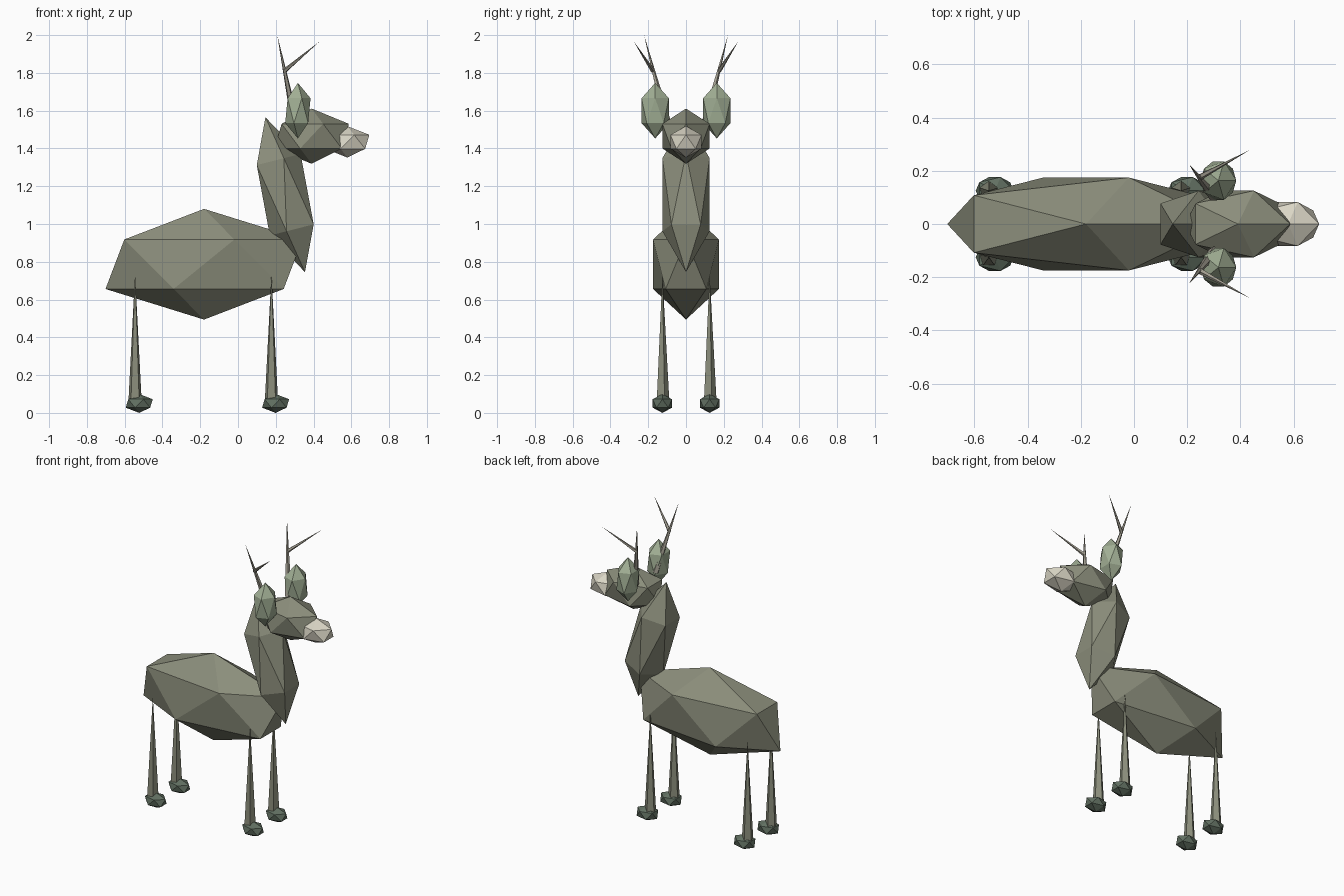
import bpy
from mathutils import Vector

if "Cube" in bpy.data.objects:
    bpy.data.objects.remove(bpy.data.objects["Cube"])


def material(name, rgb):
    m = bpy.data.materials.new(name)
    m.diffuse_color = (*rgb, 1)
    m.use_nodes = True
    m.node_tree.nodes["Principled BSDF"].inputs["Base Color"].default_value = m.diffuse_color
    return m


FUR = material("fur", (0.26, 0.27, 0.20))
EAR = material("ear", (0.36, 0.43, 0.30))
HOOF = material("hoof", (0.12, 0.16, 0.12))
PALE = material("muzzle", (0.70, 0.67, 0.56))
HORN = material("horn", (0.36, 0.34, 0.28))


def blob(name, loc, radii, mat, tilt=0.0):
    """Faceted 20-sided ball, stretched and pitched about y."""
    bpy.ops.mesh.primitive_ico_sphere_add(subdivisions=1, radius=1, location=loc,
                                          rotation=(0, tilt, 0))
    ob = bpy.context.object
    ob.name = name
    ob.scale = radii
    ob.data.materials.append(mat)
    return ob


def spike(name, base, tip, radius, mat, sides=5):
    """Pointed cone running from base to tip."""
    a, b = Vector(base), Vector(tip)
    d = b - a
    bpy.ops.mesh.primitive_cone_add(vertices=sides, radius1=radius, radius2=0,
                                    depth=d.length, location=(a + b) / 2)
    ob = bpy.context.object
    ob.name = name
    ob.rotation_euler = Vector((0, 0, 1)).rotation_difference(d).to_euler()
    ob.data.materials.append(mat)
    return ob


# Torso, neck and head
blob("body", (-0.18, 0, 0.787), (0.583, 0.205, 0.293), FUR)
blob("neck", (0.25, 0, 1.155), (0.148, 0.147, 0.423), FUR, tilt=-0.25)
blob("head", (0.39, 0, 1.465), (0.22, 0.147, 0.146), FUR)
blob("muzzle", (0.579, 0, 1.435), (0.13, 0.097, 0.083), PALE)

for side, s in (("right", -1), ("left", 1)):
    # Ears and forked antlers
    blob(f"ear_{side}", (0.317, s * 0.163, 1.60), (0.075, 0.085, 0.147), EAR)
    spike(f"antler_beam_{side}", (0.30, s * 0.105, 1.55), (0.208, s * 0.222, 2.0), 0.022, HORN)
    spike(f"antler_tine_{side}", (0.245, s * 0.175, 1.81), (0.433, s * 0.277, 1.967), 0.012, HORN)
    # Legs and hooves
    for end, x in (("front", 0.177), ("back", -0.545)):
        spike(f"{end}_leg_{side}", (x, s * 0.125, 0.04), (x, s * 0.125, 0.737), 0.038, FUR)
        blob(f"{end}_hoof_{side}", (x + 0.022, s * 0.125, 0.05), (0.08, 0.06, 0.05), HOOF)
